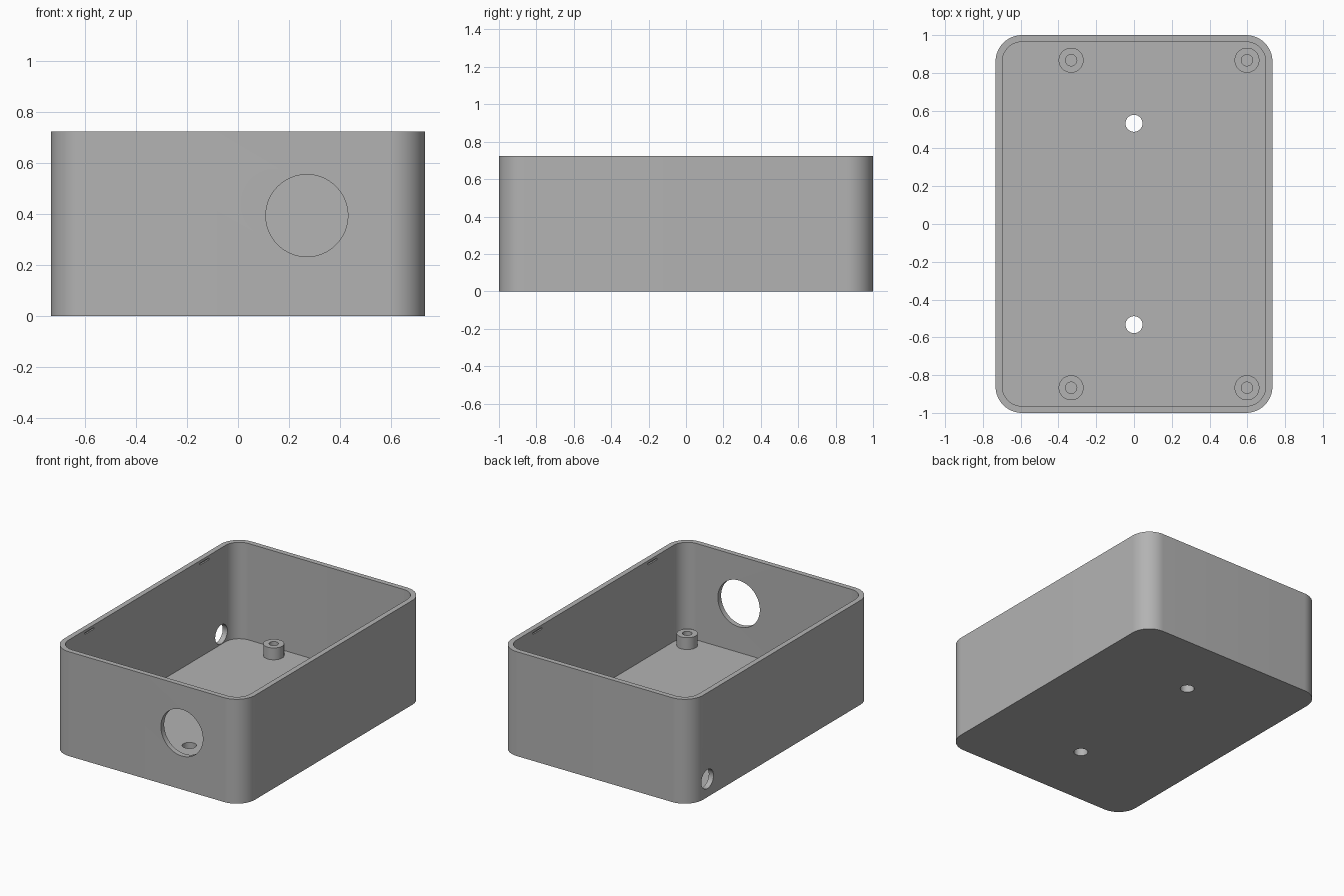
import bpy
import bmesh
from math import cos, sin, pi, radians
from mathutils import Matrix, Vector

if "Cube" in bpy.data.objects:
    bpy.data.objects.remove(bpy.data.objects["Cube"], do_unlink=True)

HALF_X, HALF_Y, HEIGHT = 0.733, 1.0, 0.723
WALL, FLOOR, CORNER = 0.036, 0.055, 0.14

grey = bpy.data.materials.new("plain grey")
grey.use_nodes = True
colour = (0.45, 0.45, 0.45, 1)
grey.diffuse_color = colour
grey.node_tree.nodes["Principled BSDF"].inputs["Base Color"].default_value = colour


def make_object(name, bm):
    bmesh.ops.recalc_face_normals(bm, faces=bm.faces)
    mesh = bpy.data.meshes.new(name)
    bm.to_mesh(mesh)
    bm.free()
    mesh.materials.append(grey)
    obj = bpy.data.objects.new(name, mesh)
    bpy.context.collection.objects.link(obj)
    return obj


def activate(obj):
    bpy.ops.object.select_all(action="DESELECT")
    obj.select_set(True)
    bpy.context.view_layer.objects.active = obj


def rounded_box(name, hx, hy, z0, z1, radius, steps=16):
    """Upright prism with rounded vertical corners."""
    bm = bmesh.new()
    ring = []
    for quarter, (sx, sy) in enumerate([(1, 1), (-1, 1), (-1, -1), (1, -1)]):
        for i in range(steps + 1):
            a = (quarter + i / steps) * pi / 2
            ring.append(bm.verts.new((sx * (hx - radius) + radius * cos(a),
                                      sy * (hy - radius) + radius * sin(a), z0)))
    base = bm.faces.new(ring)
    top = bmesh.ops.extrude_face_region(bm, geom=[base], use_keep_orig=True)
    moved = [v for v in top["geom"] if isinstance(v, bmesh.types.BMVert)]
    bmesh.ops.translate(bm, verts=moved, vec=(0, 0, z1 - z0))
    return make_object(name, bm)


def drill(name, centre, radius, axis, depth=0.2):
    """Round cutter along the given axis."""
    bm = bmesh.new()
    turn = Vector((0, 0, 1)).rotation_difference(Vector(axis)).to_matrix().to_4x4()
    bmesh.ops.create_cone(bm, cap_ends=True, segments=64, radius1=radius,
                          radius2=radius, depth=depth,
                          matrix=Matrix.Translation(centre) @ turn)
    return make_object(name, bm)


def block(name, centre, size):
    bm = bmesh.new()
    bmesh.ops.create_cube(bm, size=1, matrix=Matrix.Translation(centre)
                          @ Matrix.Diagonal((*size, 1)))
    return make_object(name, bm)


def tube(name, x, y, z0, z1, outer, inner, steps=48):
    """Standoff: outer wall, flat top ring and a blind bore."""
    bm = bmesh.new()
    profile = [(outer, z0), (outer, z1), (inner, z1), (inner, z0)]
    rings = [[bm.verts.new((x + r * cos(2 * pi * i / steps),
                            y + r * sin(2 * pi * i / steps), z))
              for i in range(steps)] for r, z in profile]
    for low, high in zip(rings, rings[1:] + rings[:1]):
        for i in range(steps):
            j = (i + 1) % steps
            bm.faces.new((low[i], low[j], high[j], high[i]))
    return make_object(name, bm)


def smooth(obj):
    activate(obj)
    bpy.ops.object.shade_smooth_by_angle(angle=radians(30))


# Open box shell
case = rounded_box("case", HALF_X, HALF_Y, 0, HEIGHT, CORNER)
cutters = [rounded_box("cavity_cutter", HALF_X - WALL, HALF_Y - WALL,
                       FLOOR, HEIGHT + 0.2, CORNER - WALL)]

# Large front port and small cable hole in the right wall
cutters.append(drill("front_port_cutter", (0.27, -HALF_Y, 0.393), 0.161, (0, 1, 0)))
cutters.append(drill("cable_hole_cutter", (-HALF_X, 0.812, 0.125), 0.066, (1, 0, 0)))

# Mounting holes in the floor, snap grooves inside the long walls
for side in (-1, 1):
    cutters.append(drill("mount_hole_cutter", (0, side * 0.533, 0), 0.045, (0, 0, 1)))
    for end in (-1, 1):
        cutters.append(block("snap_groove_cutter",
                             (side * (HALF_X - WALL), end * 0.63, 0.699),
                             (0.02, 0.1, 0.012)))

for cutter in cutters:
    activate(case)
    mod = case.modifiers.new("cut", "BOOLEAN")
    mod.operation = "DIFFERENCE"
    mod.solver = "EXACT"
    mod.object = cutter
    bpy.ops.object.modifier_apply(modifier=mod.name)
    bpy.data.objects.remove(cutter, do_unlink=True)
smooth(case)

# Four board standoffs
for end, end_name in ((-1, "front"), (1, "back")):
    for x, side_name in ((-0.333, "right"), (0.598, "left")):
        smooth(tube(f"{end_name}_{side_name}_standoff", x, end * 0.867,
                    FLOOR, 0.137, 0.066, 0.03))
